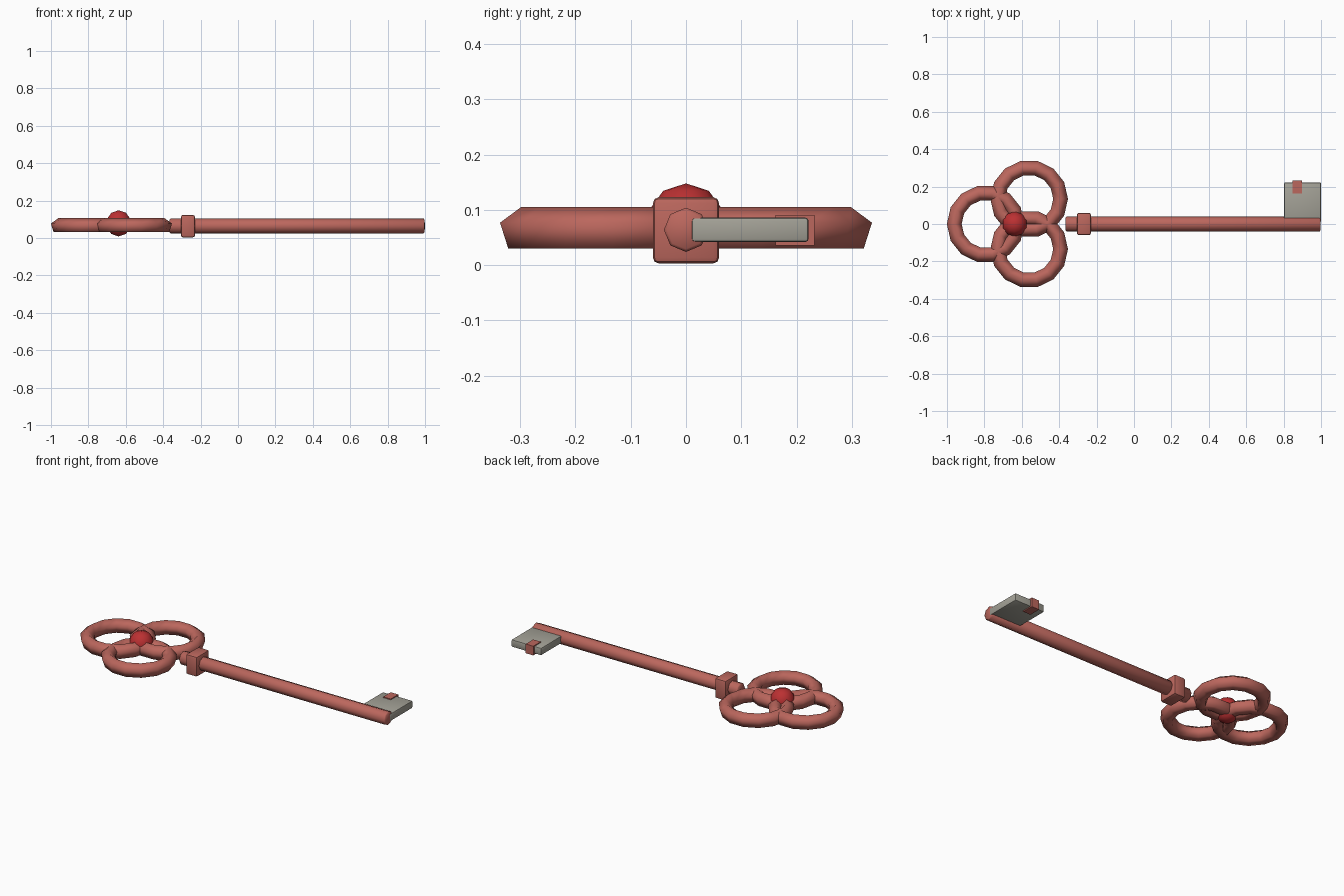
import bpy
import bmesh
from math import sin, cos, pi, radians
from mathutils import Matrix, Vector

default = bpy.data.objects.get("Cube")
if default:
    bpy.data.objects.remove(default, do_unlink=True)


def material(name, rgb):
    m = bpy.data.materials.new(name)
    m.use_nodes = True
    color = (*rgb, 1.0)
    m.diffuse_color = color
    m.node_tree.nodes["Principled BSDF"].inputs["Base Color"].default_value = color
    return m


copper = material("copper_red", (0.50, 0.135, 0.11))
ruby = material("ruby_red", (0.50, 0.03, 0.032))
steel = material("pale_steel", (0.37, 0.36, 0.31))


def finish(name, bm, mat, angle=None):
    """Turn a bmesh into an object; angle sets which edges stay sharp."""
    bmesh.ops.recalc_face_normals(bm, faces=bm.faces)
    mesh = bpy.data.meshes.new(name)
    bm.to_mesh(mesh)
    bm.free()
    mesh.materials.append(mat)
    if angle is not None:
        mesh.shade_smooth()
        mesh.set_sharp_from_angle(angle=radians(angle))
    obj = bpy.data.objects.new(name, mesh)
    bpy.context.collection.objects.link(obj)
    return obj


def box(name, low, high, mat, bevel=0.0):
    low, high = Vector(low), Vector(high)
    bm = bmesh.new()
    place = Matrix.Translation((low + high) / 2) @ Matrix.Diagonal((*(high - low), 1))
    bmesh.ops.create_cube(bm, size=1, matrix=place)
    if bevel:
        bmesh.ops.bevel(bm, geom=bm.edges[:], offset=bevel, segments=2,
                        profile=0.5, affect='EDGES')
    return finish(name, bm, mat, 40)


def ring(name, x, y, z, major, minor, mat, segments=14, sides=5):
    """Loop with a five-sided tube, one ridge of the tube pointing up."""
    bm = bmesh.new()
    loops = []
    for i in range(segments):
        a = 2 * pi * i / segments
        loop = []
        for j in range(sides):
            b = pi / 2 + 2 * pi * j / sides
            r = major + minor * cos(b)
            loop.append(bm.verts.new((x + r * cos(a), y + r * sin(a), z + minor * sin(b))))
        loops.append(loop)
    for i in range(segments):
        here, there = loops[i], loops[(i + 1) % segments]
        for j in range(sides):
            k = (j + 1) % sides
            bm.faces.new((here[j], there[j], there[k], here[k]))
    return finish(name, bm, mat, 180)


AXIS_Z = 0.064
GEM_X = -0.638

# Bow: three overlapping loops around the gem
for name, degrees in (("bow_loop_end", 180), ("bow_loop_back", 60), ("bow_loop_front", -60)):
    a = radians(degrees)
    ring(name, GEM_X + 0.155 * cos(a), 0.155 * sin(a), AXIS_Z, 0.168, 0.0415, copper)

# Gem in the middle of the bow
bm = bmesh.new()
bmesh.ops.create_uvsphere(bm, u_segments=10, v_segments=5, radius=0.07,
                          matrix=Matrix.Translation((GEM_X, 0, 0.078)))
finish("gem", bm, ruby, 50)

# Shaft: eight-sided rod with softened ends
bm = bmesh.new()
start, end = -0.365, 0.997
place = Matrix.Translation(((start + end) / 2, 0, AXIS_Z)) @ Matrix.Rotation(pi / 2, 4, 'Y')
bmesh.ops.create_cone(bm, cap_ends=True, segments=8, radius1=0.04, radius2=0.04,
                      depth=end - start, matrix=place)
rims = [e for e in bm.edges if abs(e.verts[0].co.x - e.verts[1].co.x) < 0.01]
bmesh.ops.bevel(bm, geom=rims, offset=0.005, segments=1, affect='EDGES')
finish("shaft", bm, copper, 46)

# Collar near the bow
box("collar", (-0.305, -0.06, 0.003), (-0.23, 0.06, 0.123), copper, 0.011)

# Bit plate and its small ward
box("bit_plate", (0.803, 0.01, 0.042), (1.0, 0.222, 0.086), steel, 0.006)
box("bit_ward", (0.847, 0.162, 0.036), (0.897, 0.233, 0.091), copper)
